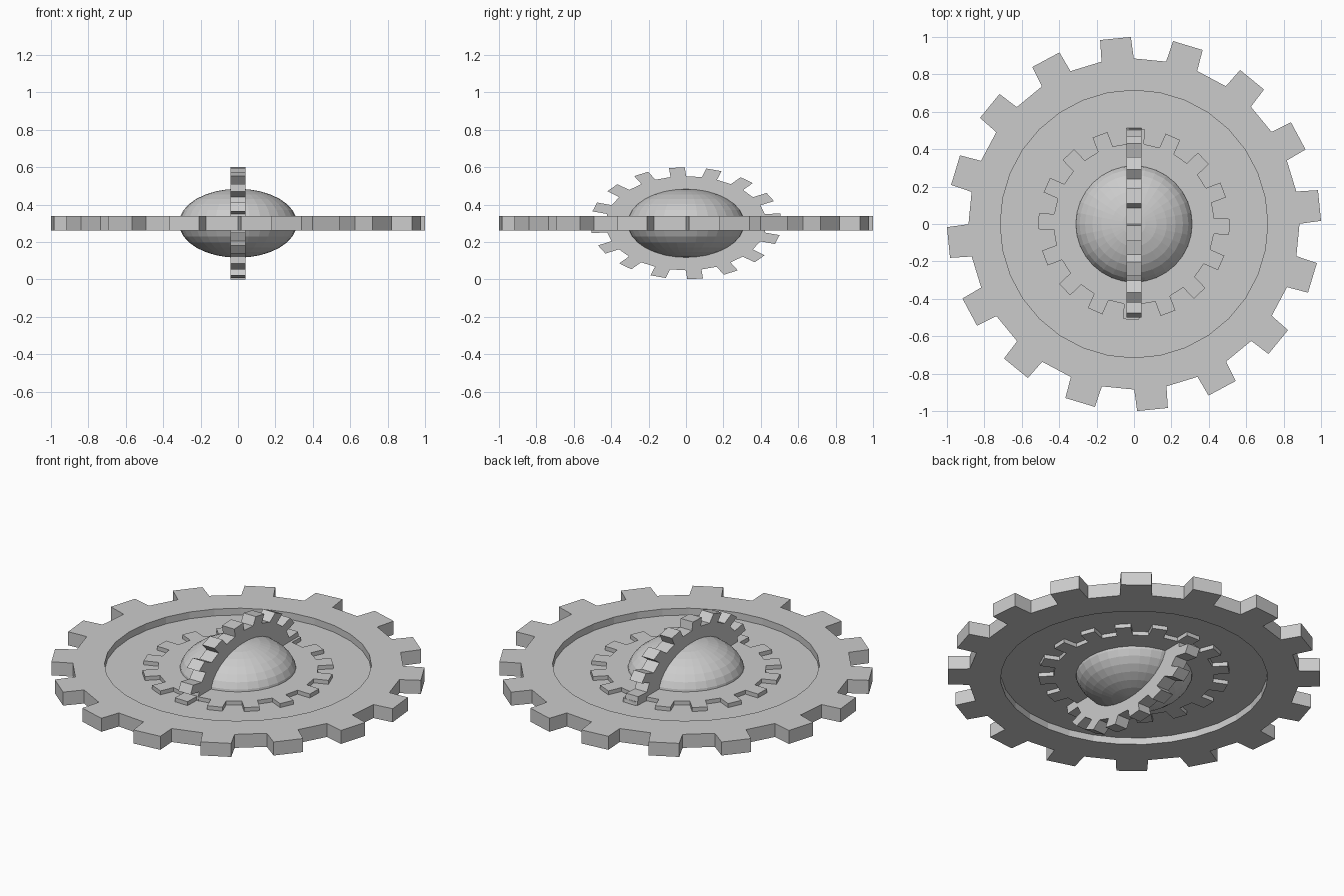
import bpy, bmesh, math
from mathutils import Matrix

if "Cube" in bpy.data.objects:
    bpy.data.objects.remove(bpy.data.objects["Cube"])

MID = 0.30      # height of the central plane
SQUASH = 0.585  # hub group is flattened in z
TEETH = 16

gray = bpy.data.materials.new("gray")
gray.diffuse_color = (0.6, 0.6, 0.6, 1)
gray.use_nodes = True
gray.node_tree.nodes["Principled BSDF"].inputs["Base Color"].default_value = gray.diffuse_color


def finish(name, bm, matrix):
    bmesh.ops.transform(bm, matrix=matrix, verts=bm.verts)
    mesh = bpy.data.meshes.new(name)
    bm.to_mesh(mesh)
    bm.free()
    mesh.materials.append(gray)
    obj = bpy.data.objects.new(name, mesh)
    bpy.context.collection.objects.link(obj)
    return obj


def gear(name, outer, root, inner, thick, phase, matrix):
    """Toothed ring; phase is the angle of a tooth centre in degrees."""
    bm = bmesh.new()
    pitch = 360 / TEETH
    half, tip = pitch / 4, pitch / 4 * 0.84

    def vert(r, deg):
        a = math.radians(deg + phase)
        return bm.verts.new((r * math.cos(a), r * math.sin(a), -thick / 2))

    sections = []
    for i in range(TEETH):
        c = i * pitch
        sections.append([vert(inner, c - half), vert(inner, c + half),
                         vert(root, c - half), vert(root, c + half),
                         vert(outer, c - tip), vert(outer, c + tip)])
    for i, (i0, i1, r0, r1, t0, t1) in enumerate(sections):
        n = sections[(i + 1) % TEETH]
        bm.faces.new((i0, r0, r1, i1))      # under the tooth
        bm.faces.new((r0, t0, t1, r1))      # tooth
        bm.faces.new((i1, r1, n[2], n[0]))  # gap
    # thicken the flat outline
    ext = bmesh.ops.extrude_face_region(bm, geom=bm.faces[:], use_keep_orig=True)
    top = [e for e in ext["geom"] if isinstance(e, bmesh.types.BMVert)]
    bmesh.ops.translate(bm, vec=(0, 0, thick), verts=top)
    bmesh.ops.recalc_face_normals(bm, faces=bm.faces)
    return finish(name, bm, matrix)


centre = Matrix.Translation((0, 0, MID))
hub = centre @ Matrix.Diagonal((1, 1, SQUASH, 1))
# turns the gear plane from xy to yz
upright = Matrix(((0, 0, 1, 0), (1, 0, 0, 0), (0, 1, 0, 0), (0, 0, 0, 1)))

# Gears
gear("outer_gear_ring", 1.0, 0.885, 0.715, 0.08, 5.7, centre)
gear("flat_inner_gear", 0.512, 0.43, 0.22, 0.08, -1.6, hub)
gear("upright_inner_gear", 0.512, 0.43, 0.22, 0.08, 5.5, hub @ upright)

# Thin web closing the ring at mid height
bm = bmesh.new()
bmesh.ops.create_circle(bm, cap_ends=True, segments=32, radius=0.718)
finish("web_disc", bm, centre)

# Flattened ball in the middle
bm = bmesh.new()
bmesh.ops.create_uvsphere(bm, u_segments=32, v_segments=16, radius=0.315)
finish("centre_ball", bm, hub)
